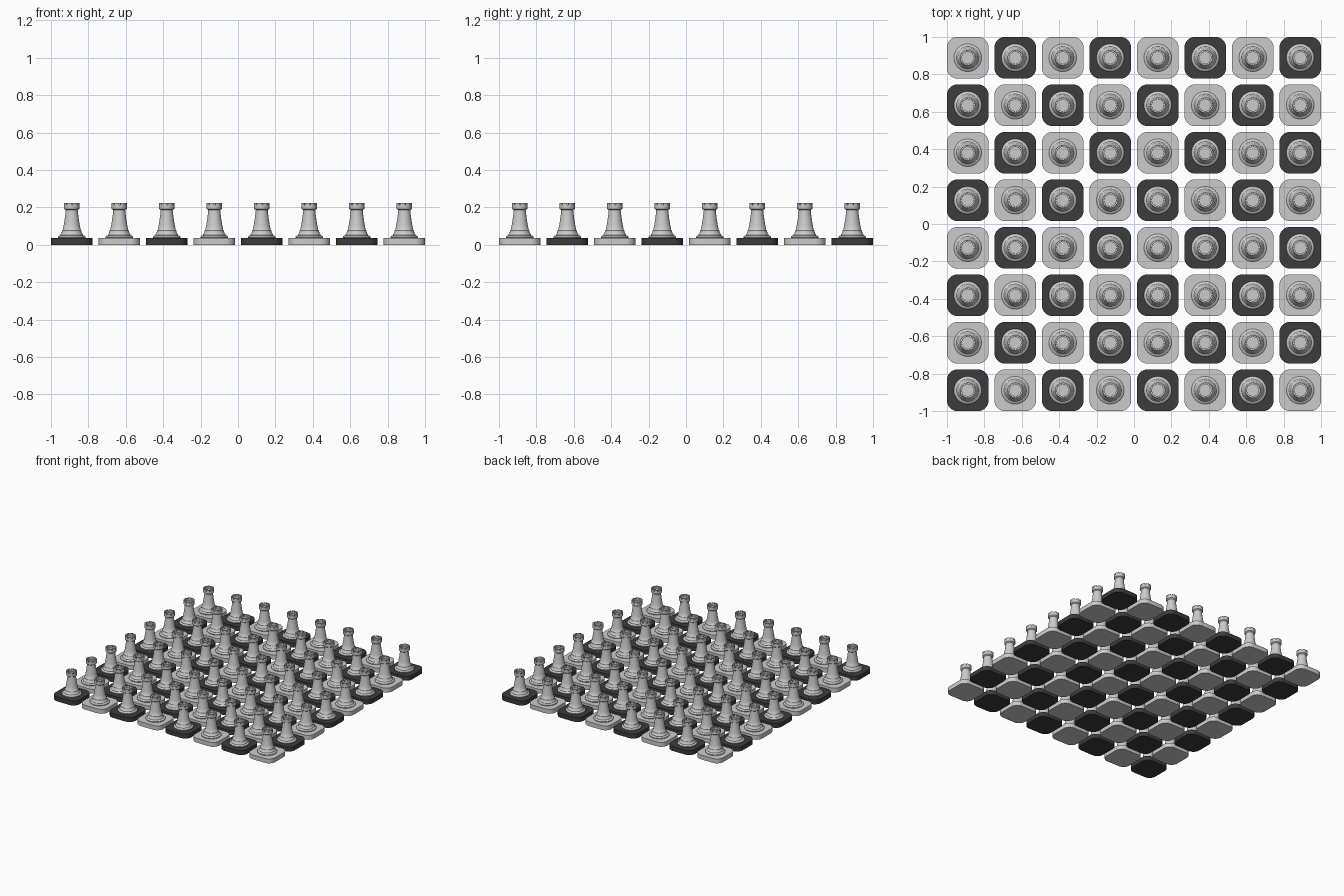
import bpy, bmesh
from math import cos, sin, pi

if "Cube" in bpy.data.objects:
    bpy.data.objects.remove(bpy.data.objects["Cube"])

PITCH, HALF, CORNER, TILE_H, SEG = 0.254, 0.111, 0.055, 0.036, 40

dark = bpy.data.materials.new("dark_tile")
dark.diffuse_color = (0.045, 0.045, 0.045, 1)
dark.use_nodes = True
dark.node_tree.nodes["Principled BSDF"].inputs["Base Color"].default_value = dark.diffuse_color


def finish(bm, name, angle):
    bmesh.ops.recalc_face_normals(bm, faces=bm.faces)
    me = bpy.data.meshes.new(name)
    for f in bm.faces:
        f.smooth = True
    for e in bm.edges:
        e.smooth = len(e.link_faces) == 2 and e.calc_face_angle(0) < angle
    bm.to_mesh(me)
    bm.free()
    return me


def tile_mesh(name):
    # rounded square slab with a fine softened rim
    bm = bmesh.new()
    pts = []
    for q, (sx, sy) in enumerate([(1, 1), (-1, 1), (-1, -1), (1, -1)]):
        for i in range(9):
            a = q * pi / 2 + i * pi / 16
            c = HALF - CORNER
            pts.append((sx * c + CORNER * cos(a), sy * c + CORNER * sin(a)))
    face = bm.faces.new([bm.verts.new((x, y, 0)) for x, y in pts])
    ext = bmesh.ops.extrude_face_region(bm, geom=[face])["geom"]
    verts = [v for v in ext if isinstance(v, bmesh.types.BMVert)]
    bmesh.ops.translate(bm, verts=verts, vec=(0, 0, TILE_H))
    return finish(bm, name, 0.6)


def rook_mesh():
    # lathe profile: foot, flare, tapered body, collar, crown, sunken floor
    prof = [(0.071, 0.034), (0.074, 0.038), (0.074, 0.043), (0.070, 0.048), (0.061, 0.051),
            (0.061, 0.054), (0.056, 0.061), (0.052, 0.071), (0.052, 0.076), (0.048, 0.080),
            (0.043, 0.105), (0.038, 0.135), (0.034, 0.165), (0.032, 0.186), (0.036, 0.189),
            (0.041, 0.193), (0.041, 0.212), (0.031, 0.212), (0.031, 0.204)]
    bm = bmesh.new()
    rings = [[bm.verts.new((r * cos(2 * pi * i / SEG), r * sin(2 * pi * i / SEG), z))
              for i in range(SEG)] for r, z in prof]
    rim = []
    for k, (a, b) in enumerate(zip(rings, rings[1:])):
        for i in range(SEG):
            j = (i + 1) % SEG
            f = bm.faces.new((a[i], a[j], b[j], b[i]))
            if k == 16 and i % 5:
                rim.append(f)
    bm.faces.new(rings[-1])
    bm.faces.new(rings[0][::-1])
    # battlements: raise the rim except at eight notches
    ext = bmesh.ops.extrude_face_region(bm, geom=rim)["geom"]
    verts = [v for v in ext if isinstance(v, bmesh.types.BMVert)]
    bmesh.ops.translate(bm, verts=verts, vec=(0, 0, 0.012))
    return finish(bm, "rook", 0.6)


def place(name, mesh, x, y):
    ob = bpy.data.objects.new(name, mesh)
    ob.location = (x, y, 0)
    bpy.context.collection.objects.link(ob)


light_tile, dark_tile, rook = tile_mesh("light_tile"), tile_mesh("dark_tile"), rook_mesh()
dark_tile.materials.append(dark)

# 8 x 8 board, dark at the front left corner, one rook per tile
for row in range(8):
    for col in range(8):
        x, y = (col - 3.5) * PITCH, (row - 3.5) * PITCH
        is_dark = (row + col) % 2 == 0
        place(f"{'dark' if is_dark else 'light'}_tile_{row}_{col}",
              dark_tile if is_dark else light_tile, x, y)
        place(f"rook_{row}_{col}", rook, x, y)
